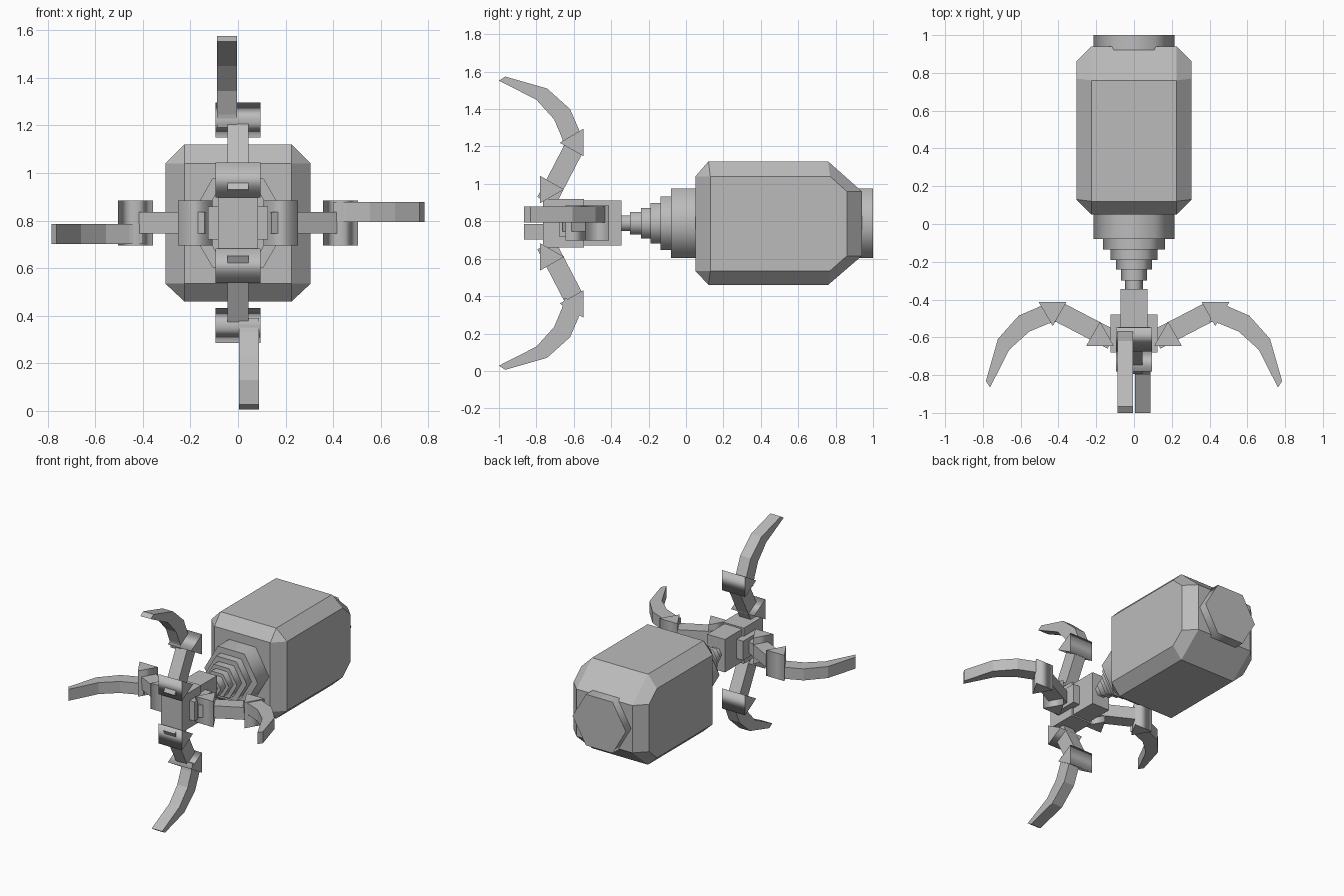
import bpy, bmesh, math

if "Cube" in bpy.data.objects:
    bpy.data.objects.remove(bpy.data.objects["Cube"])

ZC = 0.79  # height of the main axis

grey = bpy.data.materials.new("plain grey")
grey.diffuse_color = (0.5, 0.5, 0.5, 1)
grey.use_nodes = True
grey.node_tree.nodes["Principled BSDF"].inputs["Base Color"].default_value = grey.diffuse_color


def finish(name, bm):
    bmesh.ops.recalc_face_normals(bm, faces=bm.faces)
    me = bpy.data.meshes.new(name)
    bm.to_mesh(me)
    bm.free()
    me.materials.append(grey)
    ob = bpy.data.objects.new(name, me)
    bpy.context.collection.objects.link(ob)
    return ob


def prism(name, pts, a, b, place, smooth=False):
    """Extrude a 2D outline from a to b; place(p, q, depth) gives the 3D point."""
    bm = bmesh.new()
    lo = [bm.verts.new(place(p, q, a)) for p, q in pts]
    hi = [bm.verts.new(place(p, q, b)) for p, q in pts]
    caps = [bm.faces.new(lo), bm.faces.new(hi)]
    n = len(pts)
    for i in range(n):
        j = (i + 1) % n
        bm.faces.new((lo[i], lo[j], hi[j], hi[i])).smooth = smooth
    for cap in caps:
        for e in cap.edges:
            e.smooth = False
    return finish(name, bm)


def box(name, x, y0, y1, z):
    return prism(name, [(-x, -z), (x, -z), (x, z), (-x, z)], y0, y1,
                 lambda p, q, d: (p, d, ZC + q))


# chamfered main body, as a hull of its side and centre outlines (y, z)
side = [(.13, .535), (.13, 1.04), (.77, 1.04), (.86, .96), (.86, .615), (.77, .535)]
middle = [(.05, .535), (.05, 1.04), (.12, 1.12), (.76, 1.12),
          (.94, .96), (.94, .615), (.76, .46), (.12, .46)]
bm = bmesh.new()
for s in (-1, 1):
    for x, outline in ((.305, side), (.225, middle)):
        for y, z in outline:
            bm.verts.new((s * x, y, z))
bmesh.ops.convex_hull(bm, input=bm.verts)
bmesh.ops.dissolve_limit(bm, angle_limit=math.radians(2), verts=bm.verts, edges=bm.edges)
finish("body", bm)

# hexagonal rear cap and stepped neck
hexes = [("rear_cap", .215, .9, 1.0)]
steps = [(.215, -.08), (.165, -.135), (.125, -.19), (.095, -.24), (.07, -.30), (.047, -.36)]
back = .06
for i, (r, y) in enumerate(steps):
    hexes.append((f"neck_step_{i + 1}", r, y, back))
    back = y
for name, r, y0, y1 in hexes:
    ring = [(r * math.cos(math.radians(60 * i)), r * math.sin(math.radians(60 * i)))
            for i in range(6)]
    prism(name, ring, y0, y1, lambda p, q, d: (p, d, ZC + q), smooth=True)

# wrist block and the two crossed palm blocks
box("wrist", .072, -.55, -.345, .12)
box("palm_across", .125, -.68, -.48, .07)
box("palm_upright", .085, -.765, -.545, .13)

# four fingers, each turned a quarter about the main axis; outlines are (y, radius)
root = [(-.78, .107), (-.78, .253), (-.652, .18)]
elbow = [(-.548, .358), (-.548, .505), (-.675, .43)]
a = math.radians(28)
dy, dr = math.sin(a), math.cos(a)
h = .053
(y0, r0), (y1, r1) = (-.748, .115), (-.60, .40)
arm = [(y0 - h * dr, r0 + h * dy), (y0 + h * dr, r0 - h * dy),
       (y1 + h * dr, r1 - h * dy), (y1 - h * dr, r1 + h * dy)]
claw = [(-.65, .40), (-.56, .43), (-.555, .46), (-.62, .61), (-.743, .72), (-.967, .784),
        (-1.0, .762), (-.80, .66), (-.705, .555), (-.663, .455)]

for k, where in enumerate(("top", "right", "bottom", "left")):
    c, s = ((1, 0), (0, 1), (-1, 0), (0, -1))[k]
    shift = .135 * (k % 2)  # the sideways pair sits further back

    def place(y, r, u):
        return (u * c + r * s, y + shift, ZC - u * s + r * c)

    prism(where + "_root_joint", root, -.094, .094, place, smooth=True)
    prism(where + "_arm", arm, -.045, .045, place)
    prism(where + "_elbow_joint", elbow, -.094, .094, place, smooth=True)
    prism(where + "_claw", claw, -.088, -.004, place)
